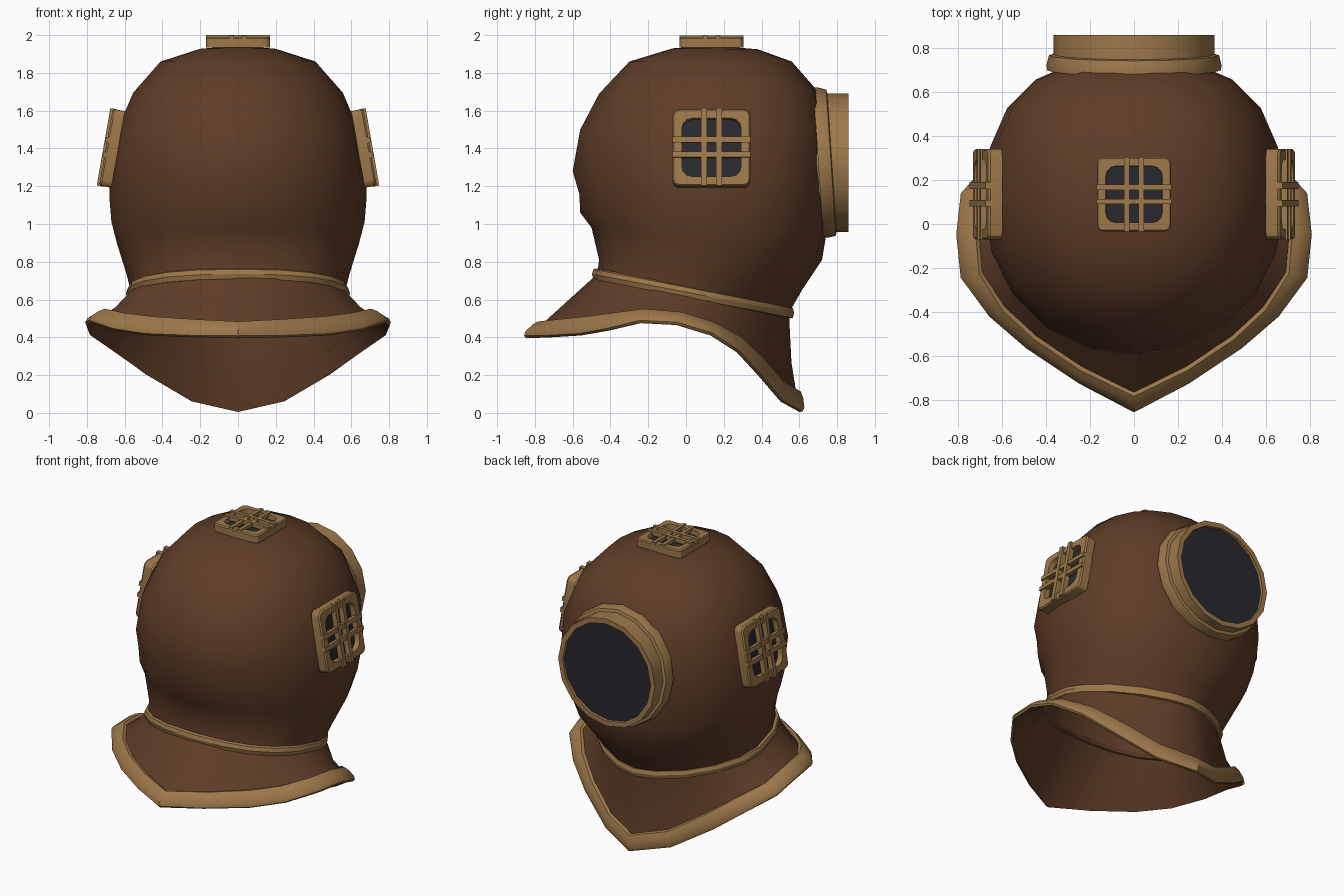
import bpy, bmesh, math
from mathutils import Vector, Matrix

if "Cube" in bpy.data.objects:
    bpy.data.objects.remove(bpy.data.objects["Cube"])


def material(name, rgb):
    m = bpy.data.materials.new(name)
    m.diffuse_color = (*rgb, 1)
    m.use_nodes = True
    m.node_tree.nodes["Principled BSDF"].inputs["Base Color"].default_value = m.diffuse_color
    return m


LEATHER = material("brown_shell", (0.115, 0.046, 0.021))
BRASS = material("brass", (0.34, 0.19, 0.07))
GLASS = material("dark_glass", (0.022, 0.022, 0.028))


def finish(name, bm, mat, angle):
    bmesh.ops.recalc_face_normals(bm, faces=bm.faces)
    me = bpy.data.meshes.new(name)
    bm.to_mesh(me)
    bm.free()
    me.materials.append(mat)
    ob = bpy.data.objects.new(name, me)
    bpy.context.collection.objects.link(ob)
    bpy.ops.object.select_all(action='DESELECT')
    ob.select_set(True)
    bpy.context.view_layer.objects.active = ob
    bpy.ops.object.shade_smooth_by_angle(angle=math.radians(angle))
    return ob


def loft(name, rings, mat, angle=35, wrap=False, cap=False, tip=None):
    """Skin closed rings of points; wrap joins last to first, tip closes with a fan."""
    bm = bmesh.new()
    vs = [[bm.verts.new(p) for p in r] for r in rings]
    n = len(vs[0])
    pairs = list(zip(vs, vs[1:])) + ([(vs[-1], vs[0])] if wrap else [])
    for a, b in pairs:
        for i in range(n):
            j = (i + 1) % n
            bm.faces.new((a[i], a[j], b[j], b[i]))
    if cap:
        bm.faces.new(vs[-1])
    if tip:
        t = bm.verts.new(tip)
        for i in range(n):
            bm.faces.new((vs[-1][i], vs[-1][(i + 1) % n], t))
    return finish(name, bm, mat, angle)


def oval(front, back, rx, ef=1.0, eb=1.0, grow=0.0, dz=0.0, n=20):
    """Tilted ring through a front and a back (y, z) point; exponents below 1 square it off."""
    f, b = Vector(front), Vector(back)
    pts = []
    for i in range(n):
        t = math.tau * i / n
        s, c = math.sin(t), math.cos(t)
        e = ef if c > 0 else eb
        s, c = math.copysign(abs(s) ** e, s), math.copysign(abs(c) ** e, c)
        m = (f + b) / 2 + (f - b) / 2 * c
        pts.append(Vector(((rx + grow) * s, m.x - grow * c, m.y + dz)))
    return pts


# Dome: front (y, z), back (y, z), half width, front and back squareness
NECK = ((-0.47, 0.735), (0.545, 0.53), 0.565, 0.82, 1.2)
dome = [
    NECK,
    ((-0.46, 0.81), (0.62, 0.66), 0.59, 0.86, 1.1),
    ((-0.50, 0.98), (0.72, 0.81), 0.64, 0.94, 0.97),
    ((-0.56, 1.06), (0.745, 0.96), 0.67, 1.0, 0.88),
    ((-0.565, 1.16), (0.755, 1.10), 0.68, 1.0, 0.83),
    ((-0.60, 1.28), (0.76, 1.22), 0.68, 1.0, 0.78),
    ((-0.56, 1.50), (0.755, 1.47), 0.645, 0.98, 0.76),
    ((-0.46, 1.69), (0.70, 1.70), 0.555, 0.97, 0.8),
    ((-0.30, 1.86), (0.56, 1.86), 0.41, 1.0, 0.9),
    ((-0.07, 1.93), (0.38, 1.925), 0.20, 1.0, 1.0),
]
loft("helmet_dome", [oval(*r) for r in dome], LEATHER, 80, tip=(0, 0.14, 1.945))

# Neck band
loft("neck_band", [oval(*NECK, g, z) for g, z in
     ((0.002, -0.03), (0.02, -0.027), (0.028, 0.0), (0.02, 0.025), (0.002, 0.03))],
     BRASS, 30)

# Collar edge, right half from front point to back point, then mirrored
half = [(0, -0.845, 0.395), (0.24, -0.715, 0.40), (0.48, -0.555, 0.41), (0.65, -0.41, 0.435),
        (0.78, -0.24, 0.475), (0.80, -0.05, 0.465), (0.78, 0.13, 0.41), (0.65, 0.27, 0.32),
        (0.48, 0.38, 0.20), (0.24, 0.50, 0.06), (0, 0.60, 0.005)]
edge = [Vector(p) for p in half]
edge += [Vector((-p.x, p.y, p.z)) for p in reversed(edge[1:-1])]
neck = oval(*NECK)
mid = []
for e, k in zip(edge, neck):
    m = (e + k) / 2
    pull = max(0.0, m.y) / 0.6 * 0.03 + 0.03 * abs(m.x)
    mid.append(Vector((m.x * (1 - pull), m.y - pull * 0.5, m.z - 0.02 * abs(m.x))))
loft("collar", [edge, mid, neck], LEATHER, 60)

# Collar rim: cross-section swept along the outside of the edge
section = [(0.003, 0), (0.018, 0.0), (0.03, 0.02), (0.032, 0.07), (0.025, 0.105), (0.006, 0.112)]
rim = [[] for _ in section]
for i, e in enumerate(edge):
    up = (mid[i] - e).normalized()
    along = edge[(i + 1) % 20] - edge[i - 1]
    out = along.cross(up).normalized()
    if out.dot(Vector((e.x, e.y, 0.1))) < 0:
        out = -out
    for r, (o, u) in zip(rim, section):
        r.append(e + out * o + up * u)
loft("collar_rim", rim, BRASS, 35)


# Round porthole at the back
def disc_ring(r, y, tilt=0.0):
    return [Vector((r * math.cos(a), y - tilt * r * math.sin(a), 1.325 + r * math.sin(a)))
            for a in (math.tau * i / 16 for i in range(16))]


loft("porthole_flange", [disc_ring(r, y, 0.066) for r, y in
     ((0.355, 0.70), (0.396, 0.70), (0.398, 0.725), (0.387, 0.768), (0.355, 0.775))],
     BRASS, 30, wrap=True)
loft("porthole_tube", [disc_ring(r, y) for r, y in
     ((0.367, 0.69), (0.367, 0.86), (0.333, 0.86), (0.333, 0.83))], BRASS, 30)
loft("porthole_glass", [disc_ring(0.335, 0.825), disc_ring(0.333, 0.84)], GLASS, 30, cap=True)


# Square barred windows
def rounded_square(h, rad, w):
    pts = []
    for q in range(4):
        for k in range(4):
            a = math.pi / 2 * (q + k / 3)
            cx = (h - rad) * (1 if q in (0, 3) else -1)
            cy = (h - rad) * (1 if q < 2 else -1)
            pts.append(Vector((cx + rad * math.cos(a), cy + rad * math.sin(a), w)))
    return pts


def window(name, mat):
    frame = loft(name + "_frame", [rounded_square(*p) for p in
                 ((0.206, 0.035, 0), (0.206, 0.035, 0.055), (0.199, 0.03, 0.065),
                  (0.157, 0.055, 0.065), (0.155, 0.055, 0.015))], BRASS, 30)
    glass = loft(name + "_glass", [rounded_square(0.16, 0.05, 0.015),
                 rounded_square(0.157, 0.05, 0.028)], GLASS, 30, cap=True)
    bm = bmesh.new()
    for o in (-0.04, 0.04):
        for size, pos in (((0.03, 0.412, 0.028), (o, 0, 0.06)),
                          ((0.416, 0.03, 0.036), (0, o, 0.06))):
            bmesh.ops.create_cube(bm, size=1, matrix=Matrix.Translation(pos)
                                  @ Matrix.Diagonal((*size, 1)))
    bars = finish(name + "_bars", bm, BRASS, 30)
    for ob in (frame, glass, bars):
        ob.matrix_world = mat


for side, s in (("right", 1), ("left", -1)):
    window(side + "_window", Matrix.Translation((s * 0.635, 0.135, 1.395))
           @ Matrix.Rotation(s * math.radians(80), 4, 'Y'))
window("top_window", Matrix.Translation((0, 0.135, 1.935)) @ Matrix.Diagonal((0.82, 0.82, 0.84, 1)))
